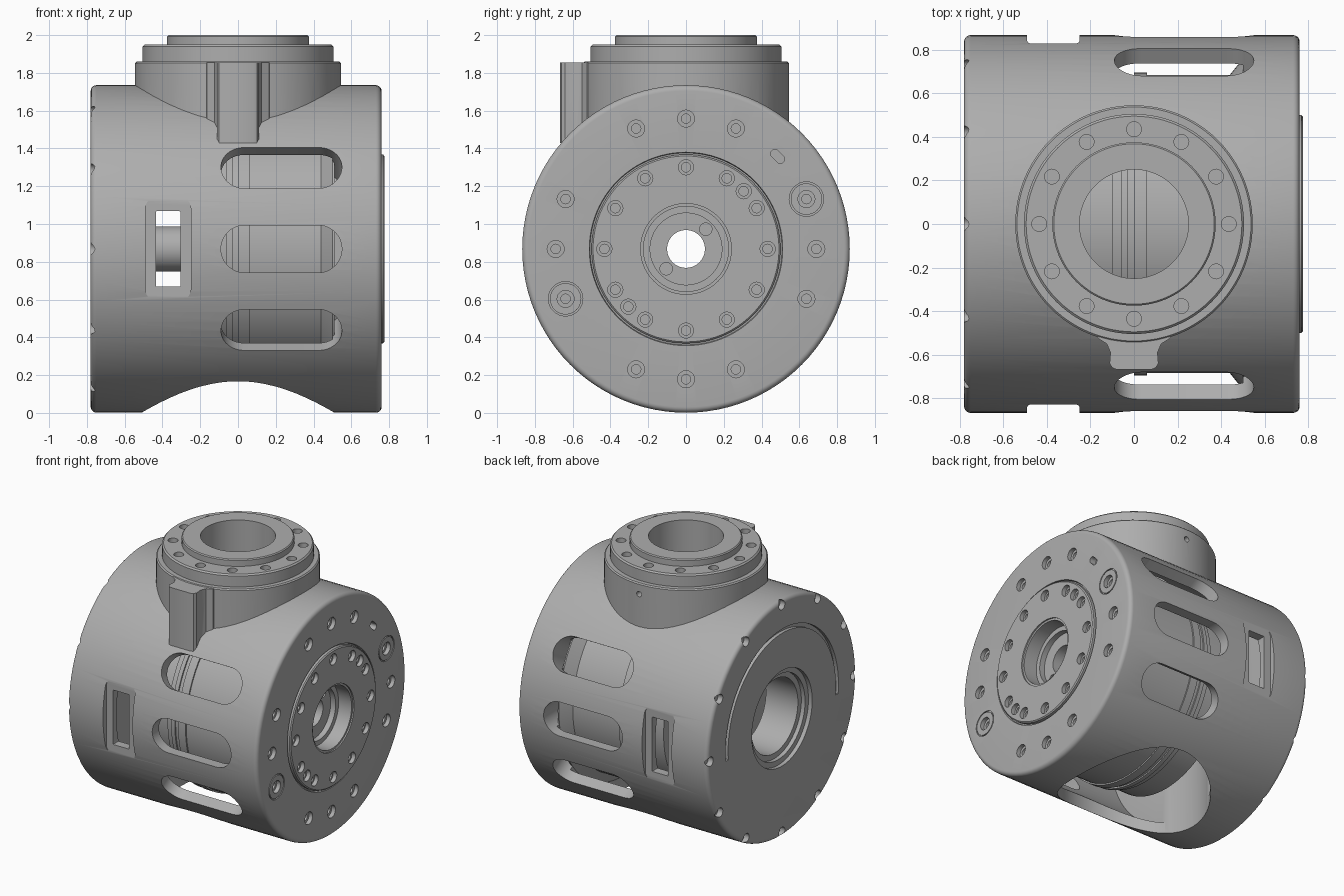
import bpy, bmesh
from math import pi, sin, cos, radians
from mathutils import Matrix

if "Cube" in bpy.data.objects:
    bpy.data.objects.remove(bpy.data.objects["Cube"])

CZ, R = 0.868, 0.867          # drum axis height and outer radius
SEG = 96

metal = bpy.data.materials.new("cast_grey")
metal.use_nodes = True
GREY = (0.42, 0.42, 0.42, 1)
metal.diffuse_color = GREY
metal.node_tree.nodes["Principled BSDF"].inputs["Base Color"].default_value = GREY

AXLE = Matrix.Translation((0, 0, CZ)) @ Matrix.Rotation(pi / 2, 4, 'Y')   # local z -> +x


def lathe(bm, pts, mat=Matrix(), seg=SEG, loop=False):
    """Spin (height, radius) points round local z; loop closes the profile into a ring."""
    rings = [[bm.verts.new(mat @ Matrix.Rotation(2 * pi * i / seg, 4, 'Z') @ Matrix.Translation((r, 0, h))
              .to_translation()) for i in range(seg)] for h, r in pts]
    pairs = list(zip(rings, rings[1:]))
    if loop:
        pairs.append((rings[-1], rings[0]))
    else:
        bm.faces.new(rings[0])
        bm.faces.new(rings[-1])
    for a, b in pairs:
        for i in range(seg):
            j = (i + 1) % seg
            bm.faces.new((a[i], a[j], b[j], b[i]))


def prism(bm, outline, low, high, mat=Matrix()):
    """Extrude a closed 2D outline along local z."""
    a, b = [[bm.verts.new(mat @ Matrix.Translation((x, y, h)).to_translation()) for x, y in outline]
            for h in (low, high)]
    bm.faces.new(a)
    bm.faces.new(b)
    for i in range(len(a)):
        j = (i + 1) % len(a)
        bm.faces.new((a[i], a[j], b[j], b[i]))


def rounded(w, h, r, steps=12):
    """Rounded rectangle outline."""
    pts = []
    for q, (sx, sy) in enumerate(((1, 1), (-1, 1), (-1, -1), (1, -1))):
        for k in range(steps + 1):
            t = (q + k / steps) * pi / 2
            pts.append((sx * (w / 2 - r) + r * cos(t), sy * (h / 2 - r) + r * sin(t)))
    return [p for i, p in enumerate(pts)
            if abs(p[0] - pts[i - 1][0]) + abs(p[1] - pts[i - 1][1]) > 1e-5]


def make(name, bm):
    bmesh.ops.recalc_face_normals(bm, faces=bm.faces)
    me = bpy.data.meshes.new(name)
    bm.to_mesh(me)
    bm.free()
    me.materials.append(metal)
    ob = bpy.data.objects.new(name, me)
    bpy.context.collection.objects.link(ob)
    return ob


def combine(target, operation, bm):
    """Boolean a temporary solid into the target."""
    tool = make("tool", bm)
    mod = target.modifiers.new("combine", 'BOOLEAN')
    mod.operation, mod.solver, mod.object = operation, 'EXACT', tool
    bpy.context.view_layer.objects.active = target
    bpy.ops.object.modifier_apply(modifier=mod.name)
    bpy.data.objects.remove(tool)


def cut(target, *shapes):
    bm = bmesh.new()
    for func, *args in shapes:
        func(bm, *args)
    combine(target, 'DIFFERENCE', bm)


def smooth(ob):
    bpy.ops.object.select_all(action='DESELECT')
    ob.select_set(True)
    bpy.context.view_layer.objects.active = ob
    bpy.ops.object.shade_smooth_by_angle(angle=radians(30))


def on_circle(r, degrees):
    return [(r * cos(radians(d)), r * sin(radians(d))) for d in degrees]


def hole(x, y, z, low, high, r, seg=20):
    """Round cutter along +x at (y, z) of the end face, or along z when x is None."""
    mat = Matrix.Translation((y, z, 0)) if x is None else \
        Matrix.Translation((x, y, CZ + z)) @ Matrix.Rotation(pi / 2, 4, 'Y')
    return (lathe, [(low, r), (high, r)], mat, seg)


# Housing: rounded drum with a raised disc on its +x end
f = 0.03
arc = [(f - f * cos(t), R - f + f * sin(t)) for t in (k * pi / 10 for k in range(6))]
profile = [(-0.78 + h, r) for h, r in arc] + [(0.76 - h, r) for h, r in reversed(arc)]
profile += [(0.76, 0.512), (0.745, 0.508), (0.745, 0.5), (0.768, 0.5), (0.775, 0.492)]
bm = bmesh.new()
lathe(bm, profile, AXLE)
housing = make("housing", bm)

# Neck with stepped flange
bm = bmesh.new()
lathe(bm, [(CZ, 0.545), (1.852, 0.545), (1.86, 0.537), (1.86, 0.505), (1.94, 0.505), (1.95, 0.495),
           (1.95, 0.375), (1.993, 0.375), (2.0, 0.368)])
combine(housing, 'UNION', bm)

# Rib on the front of the neck
half = [(0.19, -0.45), (0.165, -0.525), (0.125, -0.55), (0.108, -0.59), (0.112, -0.64), (0.1, -0.66), (0.08, -0.668)]
bm = bmesh.new()
prism(bm, half + [(-x, y) for x, y in reversed(half)], 1.43, 1.855)
combine(housing, 'UNION', bm)

# Cavity, neck bore, bottom opening and end bores
cut(housing, (lathe, [(-0.46, 0.79), (0.5, 0.79)], AXLE))
cut(housing, (lathe, [(CZ, 0.25), (2.1, 0.25)], Matrix(), 48))
cut(housing, (lathe, [(-0.2, 0.51), (0.6, 0.51)]))
cut(housing, (lathe, [(-0.9, 0.35), (-0.75, 0.35), (-0.75, 0.31), (-0.72, 0.31), (-0.72, 0.27), (-0.4, 0.27)], AXLE),
    (lathe, [(0.4, 0.1), (0.62, 0.1), (0.62, 0.19), (0.66, 0.19), (0.66, 0.225), (0.765, 0.225),
             (0.765, 0.24), (0.9, 0.24)], AXLE))

# Side slots, recessed pads and windows on front and back
slots, pads, windows = [], [], []
for side in (1, -1):
    for a in (60, 90, 120):
        m = Matrix.Translation((0.23, 0, CZ)) @ Matrix.Rotation(radians(side * a), 4, 'X')
        slots.append((prism, rounded(0.64, 0.25, 0.1249), 0.6, 1.0, m))
    m = Matrix.Translation((-0.37, 0, CZ)) @ Matrix.Rotation(side * pi / 2, 4, 'X')
    pads.append((prism, rounded(0.24, 0.55, 0.06), 0.828, 1.0, m))
    windows.append((prism, rounded(0.13, 0.4, 0.005, 2), 0.5, 1.0, m))
for group in (slots, pads, windows):
    cut(housing, *group)

# Bolt holes on the +x face: counterbores, then the narrower shanks
outer = on_circle(0.69, (0, 90, 112.5, 67.5, 157.5, 180, 270, 247.5, 292.5, 337.5))
inner = on_circle(0.432, list(range(0, 360, 30)) + [45, 225])
dowels = on_circle(0.69, (22.5, 202.5))
floor = on_circle(0.148, (45, 225))
cut(housing, *[hole(0.76, y, z, -0.03, 0.1, 0.045) for y, z in outer + dowels],
    *[hole(0.775, y, z, -0.03, 0.1, 0.04) for y, z in inner])
cut(housing, *[hole(0.76, y, z, -0.1, 0.1, 0.025) for y, z in outer + inner + dowels],
    *[hole(0.66, y, z, -0.08, 0.01, 0.033) for y, z in floor])
cut(housing, *[(lathe, [(-0.01, 0.083), (0.05, 0.083), (0.05, 0.091), (-0.01, 0.091)],
                Matrix.Translation((0.76, y, CZ + z)) @ Matrix.Rotation(pi / 2, 4, 'Y'), 32, True)
               for y, z in dowels])
spot = Matrix.Translation((0.76, 0.485, CZ + 0.49)) @ Matrix.Rotation(pi / 2, 4, 'Y') @ Matrix.Rotation(pi / 4, 4, 'Z')
cut(housing, (prism, rounded(0.045, 0.085, 0.0224, 6), -0.05, 0.1, spot @ Matrix.Rotation(pi / 2, 4, 'Z')))

# Rim bolt holes and the curved groove on the -x face
cut(housing, *[hole(-0.78, y, z, -0.1, 0.04, 0.034) for y, z in on_circle(0.832, range(0, 360, 30))])
sweep = range(-6, 187, 3)
groove = on_circle(0.655, sweep) + on_circle(0.625, reversed(sweep))
end = Matrix(((0, 0, 1, 0), (1, 0, 0, 0), (0, 1, 0, CZ), (0, 0, 0, 1)))      # local xy -> world yz
cut(housing, (prism, groove, -0.9, -0.755, end))

# Flange bolt holes and the set-screw hole at the back of the neck
cut(housing, *[hole(None, x, y, 1.87, 2.1, 0.034) for x, y in on_circle(0.435, range(0, 360, 30))])
cut(housing, (lathe, [(-0.7, 0.02), (-0.48, 0.02)],
              Matrix.Translation((0, 0, 1.78)) @ Matrix.Rotation(pi / 2, 4, 'X'), 16))
smooth(housing)

# Inner drum with stepped rings, a flared end and a hollow axle
bm = bmesh.new()
lathe(bm, [(-0.46, 0.1), (-0.46, 0.12), (-0.28, 0.12), (-0.28, 0.66), (-0.1, 0.66), (-0.1, 0.675),
           (-0.06, 0.675), (-0.06, 0.69), (-0.03, 0.69), (-0.03, 0.68), (0.0, 0.68), (0.0, 0.695),
           (0.06, 0.695), (0.06, 0.685), (0.44, 0.685), (0.5, 0.76), (0.51, 0.76), (0.51, 0.1)], AXLE, SEG, True)
smooth(make("inner_drum", bm))
